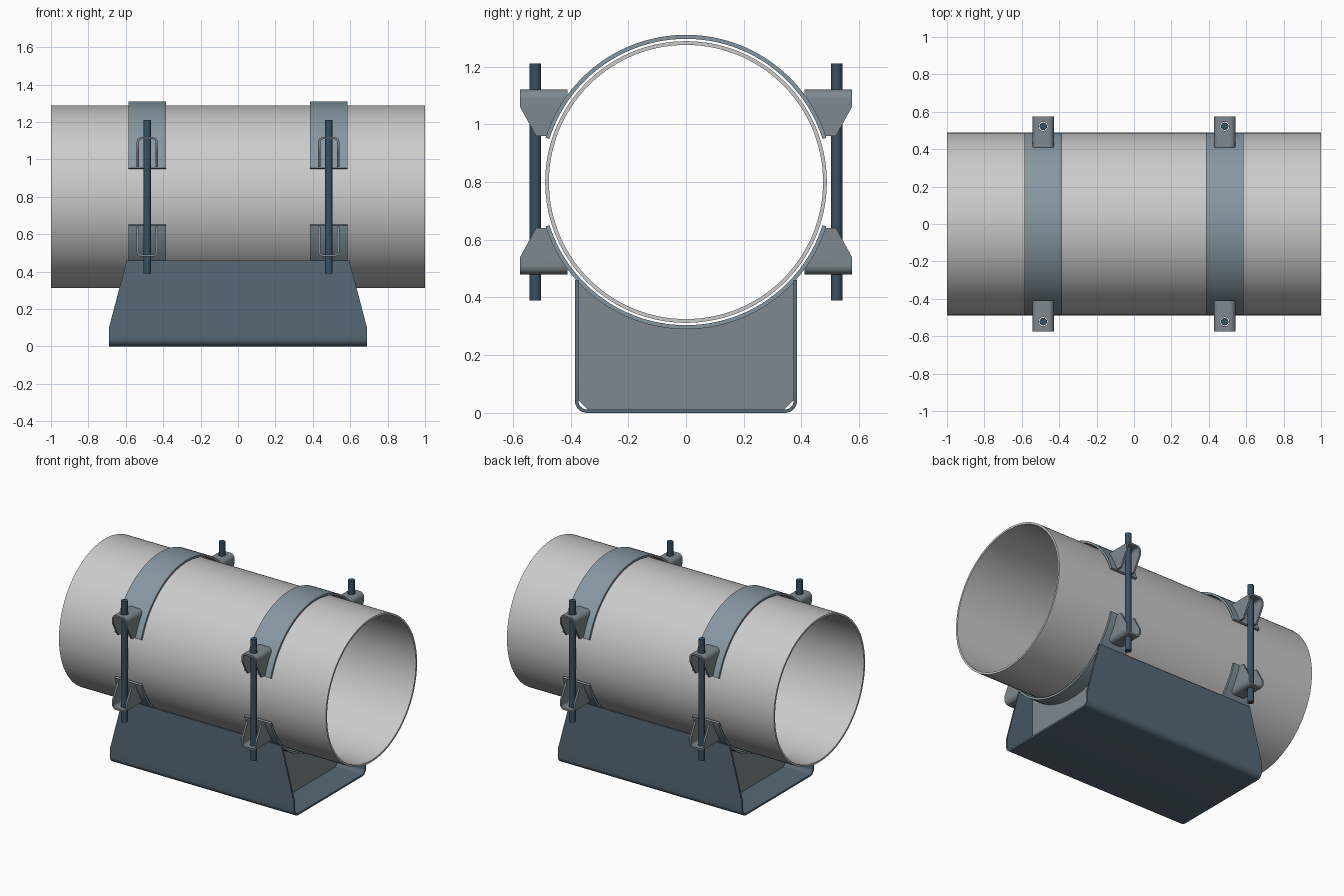
import bpy, bmesh
from math import sin, cos, pi, sqrt, radians
from mathutils import Matrix

if "Cube" in bpy.data.objects:
    bpy.data.objects.remove(bpy.data.objects["Cube"])

CZ = 0.80          # pipe axis height
BX = 0.485         # clamp position along the pipe


def material(name, col):
    m = bpy.data.materials.new(name)
    m.diffuse_color = (*col, 1)
    m.use_nodes = True
    m.node_tree.nodes["Principled BSDF"].inputs["Base Color"].default_value = m.diffuse_color
    return m


steel = material("band_grey_blue", (0.24, 0.31, 0.36))
dark = material("saddle_blue", (0.095, 0.14, 0.18))
rodmat = material("rod_blue", (0.04, 0.08, 0.12))
lugmat = material("lug_grey", (0.21, 0.25, 0.28))


def finish(name, bm, mat=None, smooth=True):
    bmesh.ops.recalc_face_normals(bm, faces=bm.faces)
    me = bpy.data.meshes.new(name)
    bm.to_mesh(me)
    bm.free()
    ob = bpy.data.objects.new(name, me)
    bpy.context.collection.objects.link(ob)
    if mat:
        me.materials.append(mat)
    if smooth:
        bpy.ops.object.select_all(action='DESELECT')
        ob.select_set(True)
        bpy.context.view_layer.objects.active = ob
        bpy.ops.object.shade_smooth_by_angle(angle=radians(30))
    return ob


def strip(name, outer, inner, ends, mat=None, closed=False):
    """Thick sheet: outer/inner outlines, ends(p) gives its two 3D end points."""
    bm = bmesh.new()
    rows = []
    for o, i in zip(outer, inner):
        (a, b), (c, d) = ends(o), ends(i)
        rows.append([bm.verts.new(v) for v in (a, b, d, c)])
    n = len(rows)
    for k in range(n if closed else n - 1):
        r, s = rows[k], rows[(k + 1) % n]
        for j in range(4):
            bm.faces.new((r[j], r[(j + 1) % 4], s[(j + 1) % 4], s[j]))
    if not closed:
        bm.faces.new(rows[0])
        bm.faces.new(rows[-1])
    return finish(name, bm, mat)


def arc(r, a0, a1, n, cx=0, cy=CZ):
    return [(cx + r * cos(radians(a0 + (a1 - a0) * k / n)),
             cy + r * sin(radians(a0 + (a1 - a0) * k / n))) for k in range(n + 1)]


def cylinder(name, r, x, y, z0, z1, mat=None, smooth=True):
    bm = bmesh.new()
    bmesh.ops.create_cone(bm, cap_ends=True, segments=32, radius1=r, radius2=r, depth=z1 - z0,
                          matrix=Matrix.Translation((x, y, (z0 + z1) / 2)))
    return finish(name, bm, mat, smooth)


def along_x(x0, x1):
    return lambda p: ((x0, p[0], p[1]), (x1, p[0], p[1]))


# pipe
strip("pipe", arc(0.488, 0, 357, 119), arc(0.475, 0, 357, 119), along_x(-1, 1), closed=True)

# saddle: bent channel whose ends slope inward above z = 0.10
def half_channel(y, z, r):
    return [(y, 0.46), (y, 0.10)] + arc(r, 0, -90, 8, y - r, z + r)


def full(half):
    return half + [(-y, z) for y, z in reversed(half)]


def saddle_ends(p):
    w = 0.69 - 0.095 * max(0, p[1] - 0.10) / 0.36
    return (-w, *p), (w, *p)


strip("saddle", full(half_channel(0.385, 0, 0.042)),
      full(half_channel(0.373, 0.012, 0.030)), saddle_ends, dark)


# U-shaped lug, bent in x-z, trimmed to the band and to a slanted outer edge
def lug_half(w, top, r):
    legs = [0.96 + (1.06 - 0.96) * k / 5 for k in range(6)]
    return [(w, z) for z in legs] + arc(r, 0, 90, 8, w - r, top - r)


def lug(name, cx, sy, sz):
    def ends(p):
        h = p[1] - CZ
        y_in = max(0.41, sqrt(0.508 ** 2 - h * h))
        y_out = 0.575 - 0.055 * max(0, 1.06 - p[1]) / 0.10
        z = CZ + sz * h
        return (cx + p[0], sy * y_in, z), (cx + p[0], sy * y_out, z)

    ob = strip(name, full(lug_half(0.057, 1.12, 0.030)),
               full(lug_half(0.045, 1.108, 0.018)), ends, lugmat)
    z = CZ + sz * 0.314
    cut = cylinder(name + "_hole_cutter", 0.024, cx, sy * 0.522, z - 0.03, z + 0.03, None, False)
    cut.hide_render = True
    cut.hide_set(True)
    mod = ob.modifiers.new("hole", 'BOOLEAN')
    mod.operation = 'DIFFERENCE'
    mod.object = cut
    mod.solver = 'EXACT'


for sx, end in ((-1, "left"), (1, "right")):
    x = sx * BX
    # clamp bands
    for a, part in ((17.5, "upper"), (197.5, "lower")):
        strip(f"{part}_band_{end}", arc(0.51, a, a + 145, 60), arc(0.496, a, a + 145, 60),
              along_x(x - 0.1, x + 0.1), steel)
    # gusset plate inside the saddle
    bm = bmesh.new()
    prof = [(0.373, 0.045), (0.373, 0.454)]
    prof += [(0.373 * cos(pi * k / 40), 0) for k in range(1, 40)]
    prof = prof[:2] + [(y, CZ - sqrt(0.508 ** 2 - y * y)) for y, _ in prof[2:]]
    prof += [(-0.373, 0.454), (-0.373, 0.045), (-0.34, 0.012), (0.34, 0.012)]
    face = bm.faces.new([bm.verts.new((x - 0.006, y, z)) for y, z in prof])
    ext = bmesh.ops.extrude_face_region(bm, geom=[face], use_keep_orig=True)
    bmesh.ops.translate(bm, vec=(0.012, 0, 0),
                        verts=[v for v in ext["geom"] if isinstance(v, bmesh.types.BMVert)])
    finish(f"gusset_{end}", bm, lugmat)
    # rods and lugs on both sides
    for sy, side in ((-1, "front"), (1, "back")):
        cylinder(f"rod_{end}_{side}", 0.02, x, sy * 0.522, 0.39, 1.21, rodmat)
        for sz, part in ((1, "upper"), (-1, "lower")):
            lug(f"{part}_lug_{end}_{side}", x, sy, sz)
